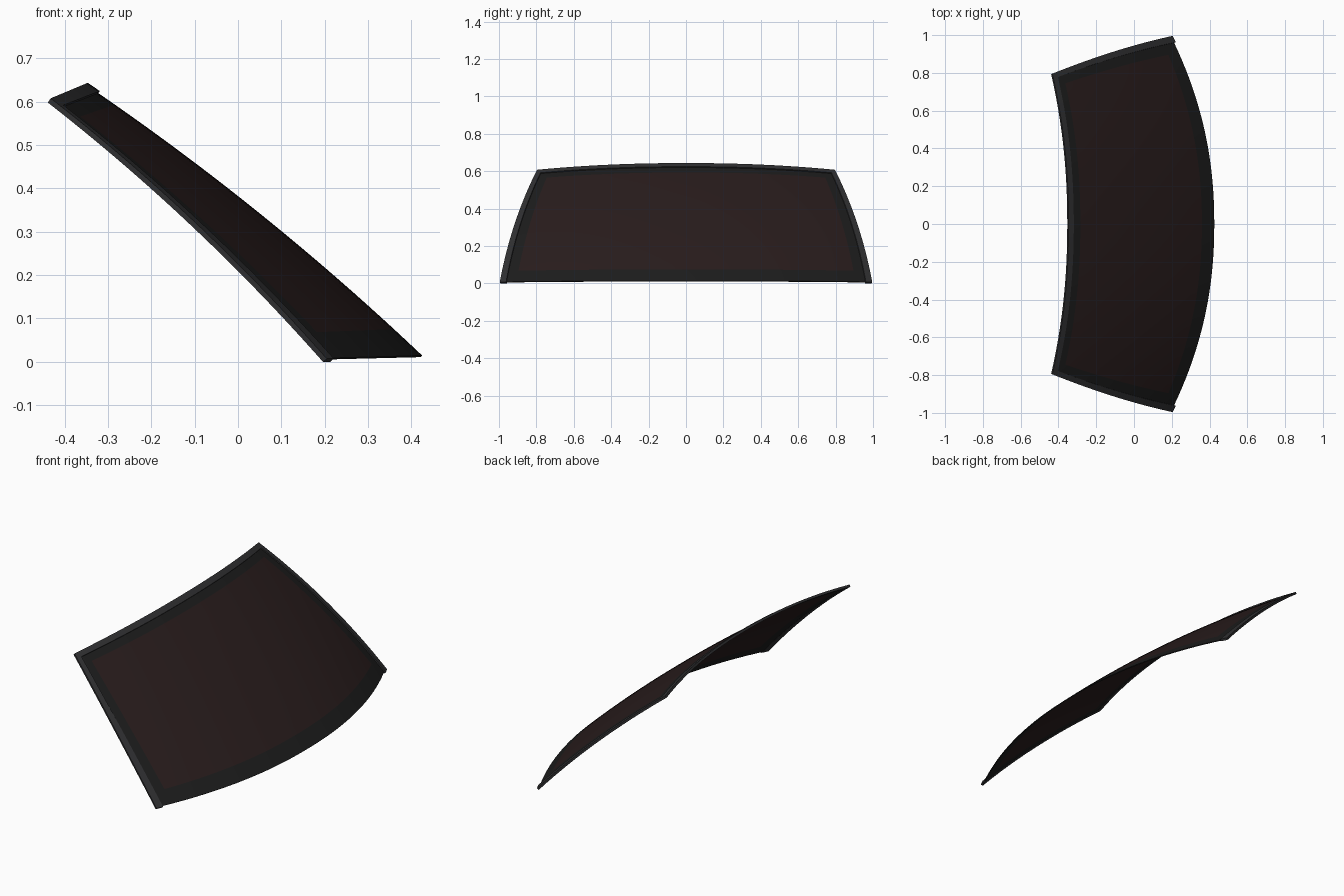
import bpy, bmesh

if "Cube" in bpy.data.objects:
    bpy.data.objects.remove(bpy.data.objects["Cube"])

def material(name, c):
    m = bpy.data.materials.new(name)
    m.diffuse_color = (*c, 1)
    m.use_nodes = True
    m.node_tree.nodes["Principled BSDF"].inputs["Base Color"].default_value = m.diffuse_color
    return m

# Curved windscreen surface: u runs across (-1..1), v runs bottom to top (0..1)
def point(u, v):
    s = abs(u) ** 2.15
    b = 4 * v * (1 - v)
    x = 0.425 - 0.77 * v + 0.012 * b - (0.225 - 0.14 * v) * s
    y = u * (0.985 - 0.195 * v + 0.018 * b)
    z = 0.014 + 0.621 * v + 0.016 * b - (0.006 + 0.029 * v) * s
    return x, y, z

def steps(marks, n):
    out = []
    for a, b in zip(marks, marks[1:]):
        k = max(1, round((b - a) * n))
        out += [a + (b - a) * i / k for i in range(k)]
    return out + [marks[-1]]

# Patch of the surface, keeping only cells chosen by keep(u, v)
def patch(name, us, vs, keep, mat, thickness, offset):
    bm = bmesh.new()
    grid = [[bm.verts.new(point(u, v)) for u in us] for v in vs]
    for j in range(len(vs) - 1):
        for i in range(len(us) - 1):
            if keep((us[i] + us[i + 1]) / 2, (vs[j] + vs[j + 1]) / 2):
                bm.faces.new((grid[j][i], grid[j][i + 1], grid[j + 1][i + 1], grid[j + 1][i]))
    bmesh.ops.delete(bm, geom=[v for v in bm.verts if not v.link_faces], context='VERTS')
    me = bpy.data.meshes.new(name)
    bm.to_mesh(me)
    bm.free()
    ob = bpy.data.objects.new(name, me)
    bpy.context.collection.objects.link(ob)
    me.materials.append(mat)
    mod = ob.modifiers.new("thickness", 'SOLIDIFY')
    mod.thickness, mod.offset = thickness, offset
    bpy.ops.object.select_all(action='DESELECT')
    ob.select_set(True)
    bpy.context.view_layer.objects.active = ob
    bpy.ops.object.modifier_apply(modifier=mod.name)
    bpy.ops.object.shade_smooth_by_angle(angle=0.7)
    return ob

U, V0, V1 = 0.92, 0.09, 0.925
inside = lambda u, v: abs(u) < U and V0 < v < V1
us = steps([-1, -U, U, 1], 24)
vs = steps([0, V0, V1, 1], 24)

# Tinted glass pane
patch("glass", us, vs, inside, material("tinted_glass", (0.022, 0.012, 0.012)), 0.005, -1)
# Black border printed round the pane
patch("black_border", us, vs, lambda u, v: not inside(u, v),
      material("border_black", (0.012, 0.012, 0.012)), 0.005, -1)
# Raised rubber trim along both sides and the top
tu, tv = 0.974, 0.972
patch("rubber_trim", steps([-1.008, -tu, tu, 1.008], 24), steps([-0.008, tv, 1.006], 24),
      lambda u, v: abs(u) > tu or v > tv,
      material("trim_rubber", (0.03, 0.03, 0.032)), 0.012, 0)
